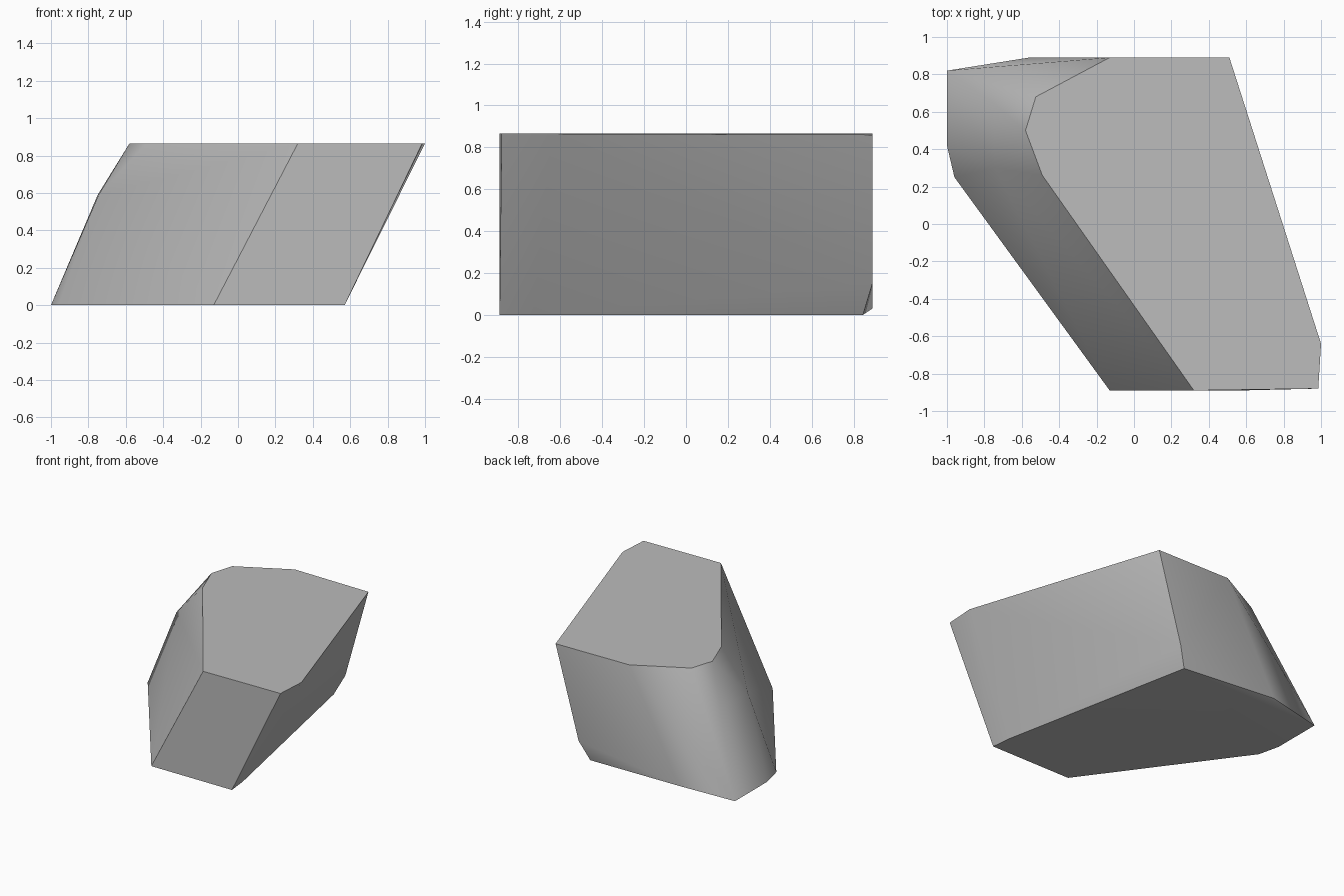
import bpy, bmesh, math

cube = bpy.data.objects.get("Cube")
if cube:
    bpy.data.objects.remove(cube, do_unlink=True)

# Stone colour
stone = bpy.data.materials.new("stone_grey")
stone.use_nodes = True
colour = (0.5, 0.5, 0.5, 1.0)
stone.diffuse_color = colour
bsdf = next(n for n in stone.node_tree.nodes if n.type == 'BSDF_PRINCIPLED')
bsdf.inputs["Base Color"].default_value = colour
bsdf.inputs["Roughness"].default_value = 0.9

# Outlines of the leaning block: base, chipped corners and flat top
base = [(-0.13, -0.89, 0), (0.57, -0.89, 0), (0.553, -0.73, 0), (0.24, 0.845, 0),
        (-1.0, 0.82, 0), (-1.0, 0.42, 0), (-0.96, 0.25, 0)]
chips = [(0.31, 0.89, 0.15), (-0.56, 0.89, 0.03),
         (-0.75, 0.645, 0.59), (-0.745, 0.30, 0.59)]
top = [(-0.13, 0.89, 0.865), (0.51, 0.89, 0.86), (1.0, -0.64, 0.865), (0.985, -0.88, 0.865),
       (0.32, -0.89, 0.865), (-0.49, 0.26, 0.865), (-0.58, 0.50, 0.865), (-0.525, 0.68, 0.865)]

# Wrap the outlines in a faceted convex skin
bm = bmesh.new()
for co in base + chips + top:
    bm.verts.new(co)
result = bmesh.ops.convex_hull(bm, input=bm.verts[:])
loose = [v for v in bm.verts if not v.link_faces]
bmesh.ops.delete(bm, geom=loose, context='VERTS')
bmesh.ops.dissolve_limit(bm, angle_limit=math.radians(1), verts=bm.verts[:], edges=bm.edges[:])
bmesh.ops.recalc_face_normals(bm, faces=bm.faces[:])

mesh = bpy.data.meshes.new("rock")
bm.to_mesh(mesh)
bm.free()
mesh.materials.append(stone)
rock = bpy.data.objects.new("rock", mesh)
bpy.context.collection.objects.link(rock)

# Soft shading with crisp outer edges
bpy.ops.object.select_all(action='DESELECT')
rock.select_set(True)
bpy.context.view_layer.objects.active = rock
bpy.ops.object.shade_smooth_by_angle(angle=math.radians(40))
